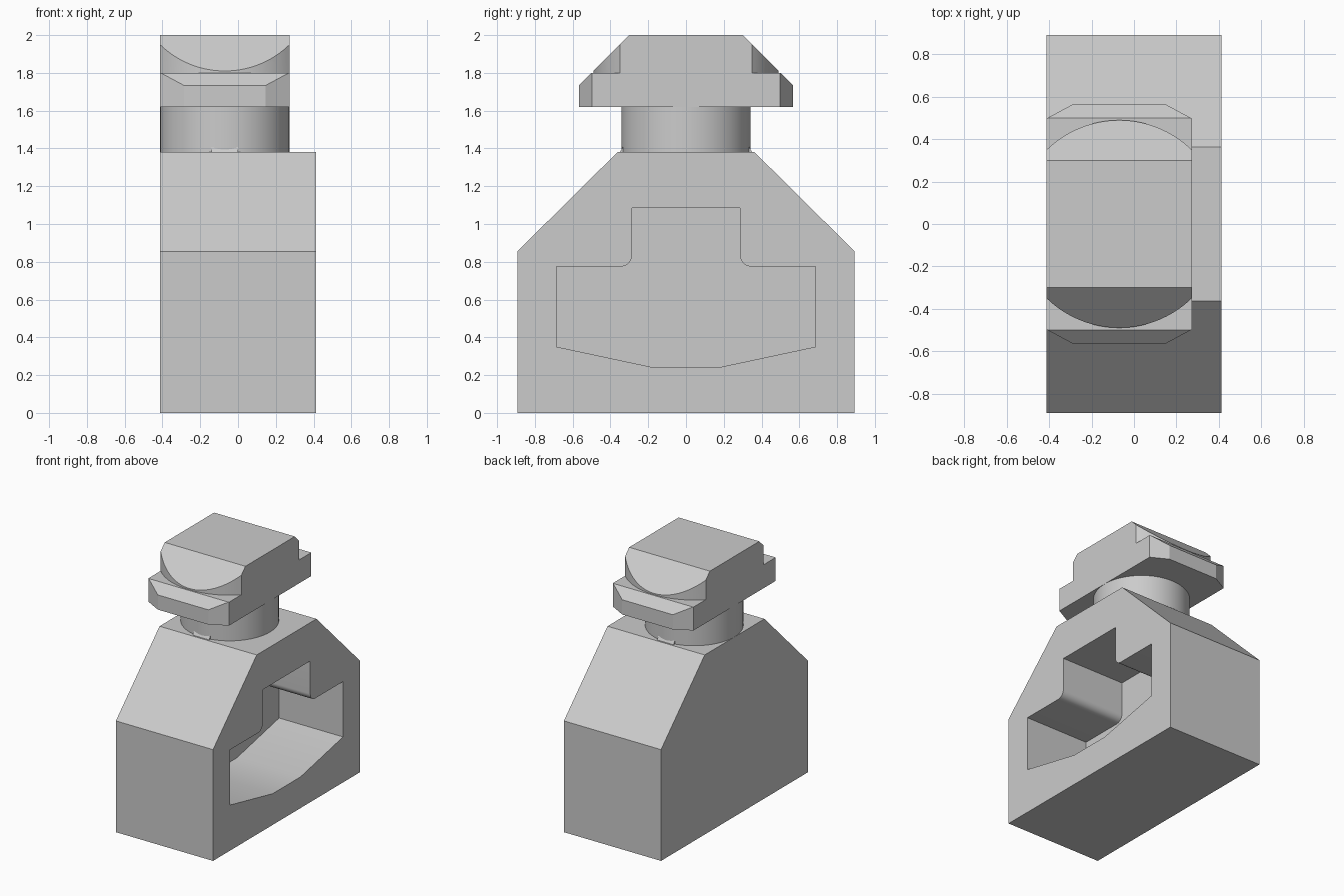
import bpy
import bmesh
import math
from mathutils import Vector

cube = bpy.data.objects.get("Cube")
if cube:
    bpy.data.objects.remove(cube, do_unlink=True)

GREY = (0.6, 0.6, 0.6, 1.0)
grey = bpy.data.materials.new("plain grey")
grey.use_nodes = True
grey.diffuse_color = GREY
grey.node_tree.nodes["Principled BSDF"].inputs["Base Color"].default_value = GREY

LEFT, RIGHT = -0.413, 0.273       # sides of the head
AXIS_X = (LEFT + RIGHT) / 2       # neck axis
HALF = (RIGHT - LEFT) / 2


def prism(name, points, axis, low, high, bevel_sum=None):
    """Extrude a 2D outline along x or z; optionally trim 45 degree end slopes."""
    bm = bmesh.new()
    place = (lambda p, h: (h, p[0], p[1])) if axis == "x" else (lambda p, h: (p[0], p[1], h))
    base = bm.faces.new([bm.verts.new(place(p, low)) for p in points])
    top = bmesh.ops.extrude_face_region(bm, geom=[base])["geom"]
    offset = Vector(place((0, 0), high - low))
    bmesh.ops.translate(bm, vec=offset, verts=[g for g in top if isinstance(g, bmesh.types.BMVert)])
    if bevel_sum:
        for side in (-1, 1):
            cut = bmesh.ops.bisect_plane(
                bm, geom=bm.verts[:] + bm.edges[:] + bm.faces[:], dist=1e-5,
                plane_co=(0, 0, bevel_sum), plane_no=(0, side, 1), clear_outer=True)
            rim = [g for g in cut["geom_cut"] if isinstance(g, bmesh.types.BMEdge)]
            bmesh.ops.holes_fill(bm, edges=rim, sides=0)
    bmesh.ops.recalc_face_normals(bm, faces=bm.faces[:])
    mesh = bpy.data.meshes.new(name)
    bm.to_mesh(mesh)
    bm.free()
    mesh.materials.append(grey)
    obj = bpy.data.objects.new(name, mesh)
    bpy.context.collection.objects.link(obj)
    return obj


def arc(cx, cy, r, start, end, steps):
    return [(cx + r * math.cos(math.radians(start + (end - start) * i / steps)),
             cy + r * math.sin(math.radians(start + (end - start) * i / steps)))
            for i in range(steps + 1)]


def mirrored(half):
    """Complete an outline from its positive half, mirrored on the first coordinate."""
    return half + [(-u, v) for u, v in reversed(half)]


def activate(obj):
    bpy.ops.object.select_all(action="DESELECT")
    obj.select_set(True)
    bpy.context.view_layer.objects.active = obj


# Body with sloped shoulders
body = prism("body", mirrored([(0.893, 0), (0.893, 0.855), (0.363, 1.38)]), "x", -0.413, 0.413)

# Blind T-shaped pocket with rounded inner corners
pocket = [(0.17, 0.24), (0.685, 0.35), (0.685, 0.775)]
pocket += arc(0.345, 0.833, 0.058, 270, 180, 10) + [(0.287, 1.085)]
cutter = prism("pocket_cutter", mirrored(pocket), "x", -0.13, 0.6)
cutter.hide_render = True
mod = body.modifiers.new("pocket", "BOOLEAN")
mod.operation = "DIFFERENCE"
mod.solver = "EXACT"
mod.object = cutter
activate(body)
bpy.ops.object.modifier_apply(modifier=mod.name)
bpy.data.objects.remove(cutter, do_unlink=True)

# Round neck
neck = prism("neck", arc(AXIS_X, 0, HALF - 0.001, 0, 360, 96)[:-1], "z", 1.38, 1.62)

# Small sloped lips at the foot of the neck
for side, name in ((-1, "front_lip"), (1, "back_lip")):
    lip = [(side * 0.3, 1.38), (side * 0.35, 1.38), (side * 0.335, 1.407), (side * 0.3, 1.407)]
    prism(name, lip, "x", AXIS_X - 0.07, AXIS_X + 0.07)

# Head flange with chamfered ends
flange = []
for sx, sy in ((1, 1), (-1, 1), (-1, -1), (1, -1)):
    corner = [(AXIS_X + sx * HALF, sy * 0.498), (AXIS_X + sx * 0.215, sy * 0.567)]
    flange += corner if sx == sy else corner[::-1]
head_flange = prism("head_flange", flange, "z", 1.62, 1.8, 2.3)

# Head block with rounded ends and sloped crown
R = 0.49
a = math.degrees(math.acos(HALF / R))
block = arc(AXIS_X, 0, R, a, 180 - a, 32) + arc(AXIS_X, 0, R, 180 + a, 360 - a, 32)
head_block = prism("head_block", block, "z", 1.8, 2.0, 2.3)

for obj in (body, neck, head_block):
    activate(obj)
    bpy.ops.object.shade_smooth_by_angle(angle=math.radians(25))
